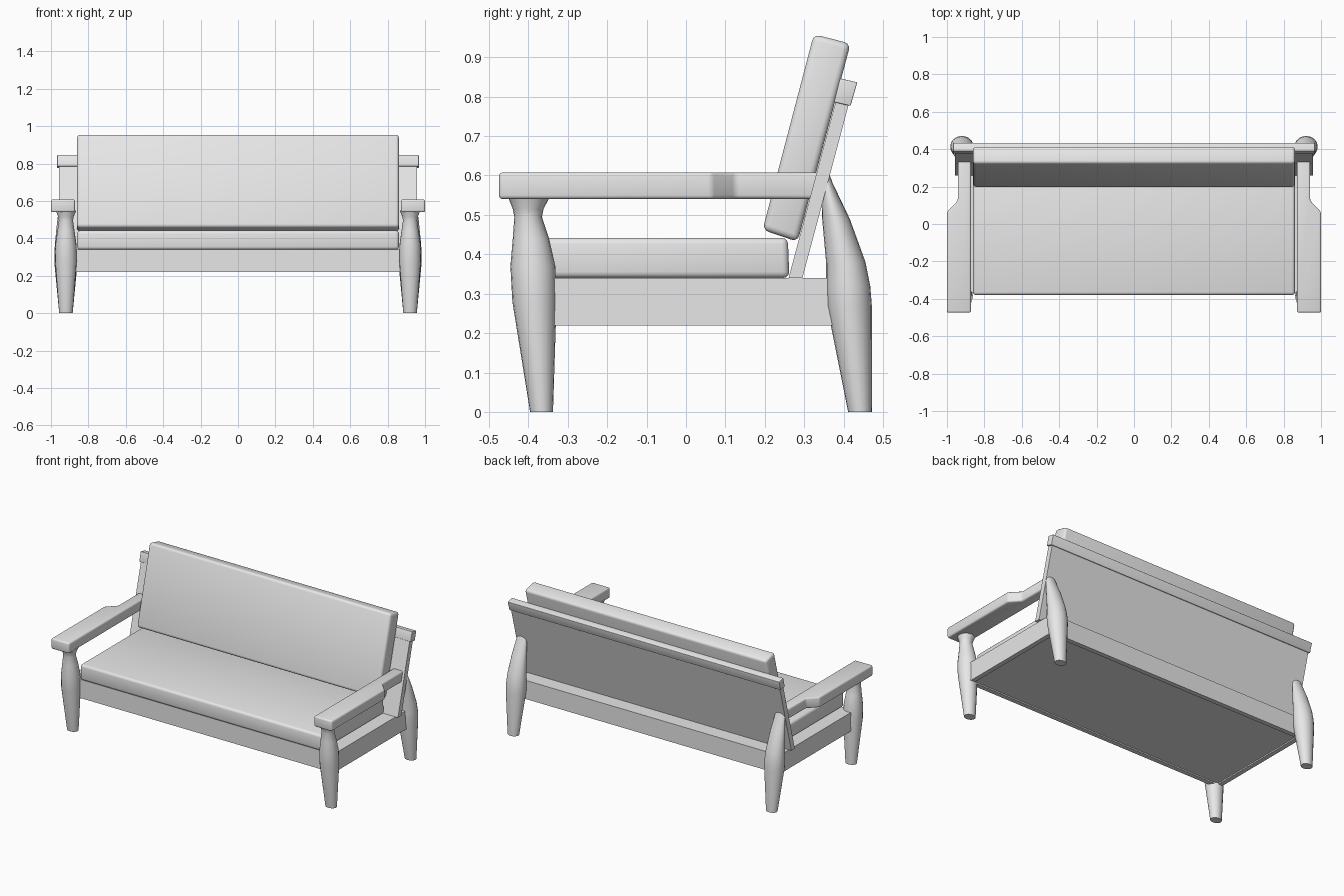
import bpy, bmesh, math

cube = bpy.data.objects.get("Cube")
if cube:
    bpy.data.objects.remove(cube, do_unlink=True)

grey = bpy.data.materials.new("light grey")
grey.use_nodes = True
colour = (0.8, 0.8, 0.8, 1)
grey.diffuse_color = colour
grey.node_tree.nodes["Principled BSDF"].inputs["Base Color"].default_value = colour


def finish(name, bm, bevel=0, segments=3):
    """Bevel, shade and link a mesh as a named object."""
    bmesh.ops.recalc_face_normals(bm, faces=bm.faces)
    if bevel:
        bmesh.ops.bevel(bm, geom=bm.edges[:], offset=bevel, segments=segments,
                        profile=0.5, affect='EDGES', clamp_overlap=True)
    mesh = bpy.data.meshes.new(name)
    bm.to_mesh(mesh)
    bm.free()
    mesh.materials.append(grey)
    obj = bpy.data.objects.new(name, mesh)
    bpy.context.collection.objects.link(obj)
    bpy.ops.object.select_all(action='DESELECT')
    obj.select_set(True)
    bpy.context.view_layer.objects.active = obj
    bpy.ops.object.shade_smooth_by_angle(angle=math.radians(35))
    return obj


def prism(name, start, end, bevel=0):
    """Solid between two matching outlines."""
    bm = bmesh.new()
    a = [bm.verts.new(p) for p in start]
    b = [bm.verts.new(p) for p in end]
    bm.faces.new(a)
    bm.faces.new(b[::-1])
    for i in range(len(a)):
        j = (i + 1) % len(a)
        bm.faces.new((a[i], b[i], b[j], a[j]))
    return finish(name, bm, bevel)


def across(name, profile, half_width, bevel=0):
    """Side profile (y, z) extruded across the full width."""
    return prism(name, [(-half_width, y, z) for y, z in profile],
                 [(half_width, y, z) for y, z in profile], bevel)


def box(name, x0, x1, y0, y1, z0, z1, bevel=0):
    base = [(x0, y0), (x1, y0), (x1, y1), (x0, y1)]
    return prism(name, [(*p, z0) for p in base], [(*p, z1) for p in base], bevel)


def leg(name, x, rings, sides=20):
    """Turned leg lofted through (z, centre y, y radius, x radius)."""
    bm = bmesh.new()
    loops = []
    for z, y, ry, rx in rings:
        angles = [2 * math.pi * i / sides for i in range(sides)]
        loops.append([bm.verts.new((x + rx * math.cos(t), y + ry * math.sin(t), z))
                      for t in angles])
    for low, high in zip(loops, loops[1:]):
        for i in range(sides):
            j = (i + 1) % sides
            bm.faces.new((low[i], low[j], high[j], high[i]))
    bm.faces.new(loops[0][::-1])
    bm.faces.new(loops[-1])
    return finish(name, bm)


# Seat frame: rails around a slightly recessed base
W, FRONT, BACK = 0.94, -0.37, 0.39
box("front_rail", -W, W, FRONT, FRONT + 0.03, 0.22, 0.34)
box("rear_rail", -W, W, BACK - 0.03, BACK, 0.22, 0.34)
box("seat_base", -W + 0.03, W - 0.03, FRONT + 0.03, BACK - 0.03, 0.228, 0.34)

# Leaning back panel and its top rail
across("back_panel", [(0.26, 0.34), (0.295, 0.34), (0.415, 0.79), (0.38, 0.79)], 0.957)
across("top_rail", [(0.375, 0.786), (0.417, 0.776), (0.434, 0.836), (0.39, 0.846)],
       0.967, 0.003)

# Cushions
across("seat_cushion", [(-0.38, 0.34), (0.262, 0.34), (0.258, 0.442), (-0.38, 0.442)],
       0.86, 0.016)
across("back_cushion", [(0.194, 0.462), (0.283, 0.432), (0.417, 0.934), (0.324, 0.958)],
       0.86, 0.016)

front_rings = [(0, -0.366, 0.029, 0.036), (0.28, -0.384, 0.056, 0.058),
               (0.37, -0.388, 0.057, 0.056), (0.44, -0.393, 0.046, 0.046),
               (0.495, -0.4, 0.035, 0.038), (0.515, -0.4, 0.039, 0.041),
               (0.55, -0.398, 0.055, 0.055)]
rear_rings = [(0, 0.441, 0.03, 0.036), (0.27, 0.414, 0.057, 0.062),
              (0.32, 0.411, 0.056, 0.062), (0.38, 0.405, 0.05, 0.058),
              (0.49, 0.38, 0.035, 0.047), (0.58, 0.357, 0.015, 0.035),
              (0.607, 0.354, 0.008, 0.024)]

# Mirrored side parts
for side, s in (("left", 1), ("right", -1)):
    box(side + "_side_rail", s * (W - 0.03), s * W, FRONT + 0.03, BACK - 0.03, 0.22, 0.34)
    leg(side + "_front_leg", s * 0.92, front_rings)
    leg(side + "_rear_leg", s * 0.92, rear_rings)
    outline = [(0.872, -0.474), (1.0, -0.474), (1.0, 0.065), (0.942, 0.125),
               (0.942, 0.34), (0.872, 0.34)]
    prism(side + "_armrest", [(s * x, y, 0.54) for x, y in outline],
          [(s * x, y, 0.608) for x, y in outline], 0.01)
